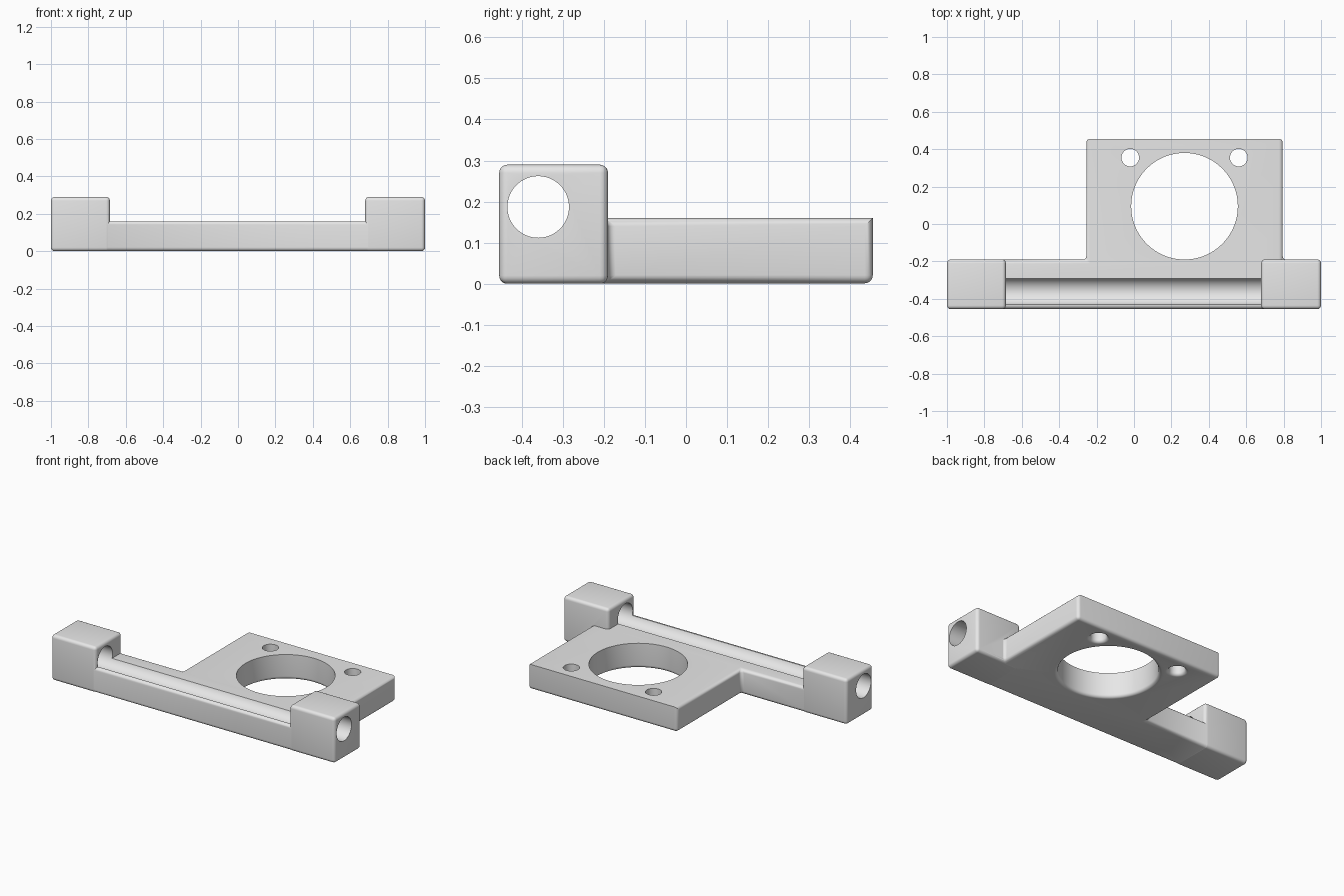
import bpy, bmesh, math
from mathutils import Matrix

cube = bpy.data.objects.get("Cube")
if cube:
    bpy.data.objects.remove(cube, do_unlink=True)

FILLET = 0.02
TOP = 0.16
BACK = 0.455

grey = bpy.data.materials.new("light grey")
grey.use_nodes = True
grey.diffuse_color = (0.8, 0.8, 0.8, 1)
grey.node_tree.nodes["Principled BSDF"].inputs["Base Color"].default_value = (0.8, 0.8, 0.8, 1)


def make_object(name, bm):
    bmesh.ops.recalc_face_normals(bm, faces=bm.faces[:])
    mesh = bpy.data.meshes.new(name)
    bm.to_mesh(mesh)
    bm.free()
    mesh.materials.append(grey)
    obj = bpy.data.objects.new(name, mesh)
    bpy.context.collection.objects.link(obj)
    return obj


def rounded_prism(name, outline, bottom, top, keep_sharp=lambda edge: False):
    """Extrude an outline upward and round its edges."""
    bm = bmesh.new()
    face = bm.faces.new([bm.verts.new((x, y, bottom)) for x, y in outline])
    grown = bmesh.ops.extrude_face_region(bm, geom=[face])["geom"]
    for v in grown:
        if isinstance(v, bmesh.types.BMVert):
            v.co.z = top
    bmesh.ops.recalc_face_normals(bm, faces=bm.faces[:])
    edges = [e for e in bm.edges if not keep_sharp(e)]
    bmesh.ops.bevel(bm, geom=edges, offset=FILLET, segments=5,
                    profile=0.5, affect='EDGES', clamp_overlap=True)
    return make_object(name, bm)


def lathe_cutter(name, profile, matrix, sides=96):
    """Turn a (radius, height) profile around z, then place it."""
    bm = bmesh.new()
    rings = []
    for r, z in profile:
        rings.append([bm.verts.new((r * math.cos(i * math.tau / sides),
                                    r * math.sin(i * math.tau / sides), z))
                      for i in range(sides)])
    for low, high in zip(rings, rings[1:]):
        for i in range(sides):
            j = (i + 1) % sides
            bm.faces.new((low[i], low[j], high[j], high[i]))
    bm.faces.new(rings[0])
    bm.faces.new(rings[-1])
    bm.transform(matrix)
    obj = make_object(name, bm)
    obj.hide_render = True
    return obj


def combine(body, other, operation):
    mod = body.modifiers.new(operation.title(), 'BOOLEAN')
    mod.object, mod.operation, mod.solver = other, operation, 'EXACT'
    bpy.context.view_layer.objects.active = body
    bpy.ops.object.modifier_apply(modifier=mod.name)
    bpy.data.objects.remove(other, do_unlink=True)


# Bar and motor plate in one piece; the upper back edge stays sharp
def upper_back(edge):
    return all(v.co.y > BACK - 0.01 and v.co.z > TOP - 0.01 for v in edge.verts)


outline = [(-0.9, -0.454), (0.9, -0.454), (0.9, -0.191), (0.795, -0.191),
           (0.795, BACK), (-0.255, BACK), (-0.255, -0.191), (-0.9, -0.191)]
bracket = rounded_prism("bracket", outline, 0.001, TOP, upper_back)

# Raised blocks at both ends
for name, x0, x1 in (("right_block", -1, -0.685), ("left_block", 0.68, 1)):
    corners = [(x0, -0.455), (x1, -0.455), (x1, -0.19), (x0, -0.19)]
    combine(bracket, rounded_prism(name, corners, 0, 0.29), 'UNION')

# Rod bore through the blocks, leaving a groove along the bar
bore = lathe_cutter("rod_bore", [(0.075, -1.2), (0.075, 1.2)],
                    Matrix.Translation((0, -0.36, 0.187)) @ Matrix.Rotation(math.pi / 2, 4, 'Y'))
combine(bracket, bore, 'DIFFERENCE')

# Large opening and screw holes, rounded at the underside
for name, x, y, r in (("large_opening", 0.27, 0.095, 0.285),
                      ("right_screw_hole", -0.02, 0.355, 0.047),
                      ("left_screw_hole", 0.56, 0.355, 0.047)):
    steps = [i / 6 * math.pi / 2 for i in range(7)]
    flare = [(r + FILLET * (1 - math.sin(a)), FILLET * (1 - math.cos(a)) + 0.001)
             for a in steps]
    flare = [(r + FILLET, -0.1)] + flare + [(r, 0.4)]
    combine(bracket, lathe_cutter(name, flare, Matrix.Translation((x, y, 0))), 'DIFFERENCE')

bpy.ops.object.select_all(action='DESELECT')
bracket.select_set(True)
bpy.context.view_layer.objects.active = bracket
bpy.ops.object.shade_smooth_by_angle(angle=math.radians(30))
